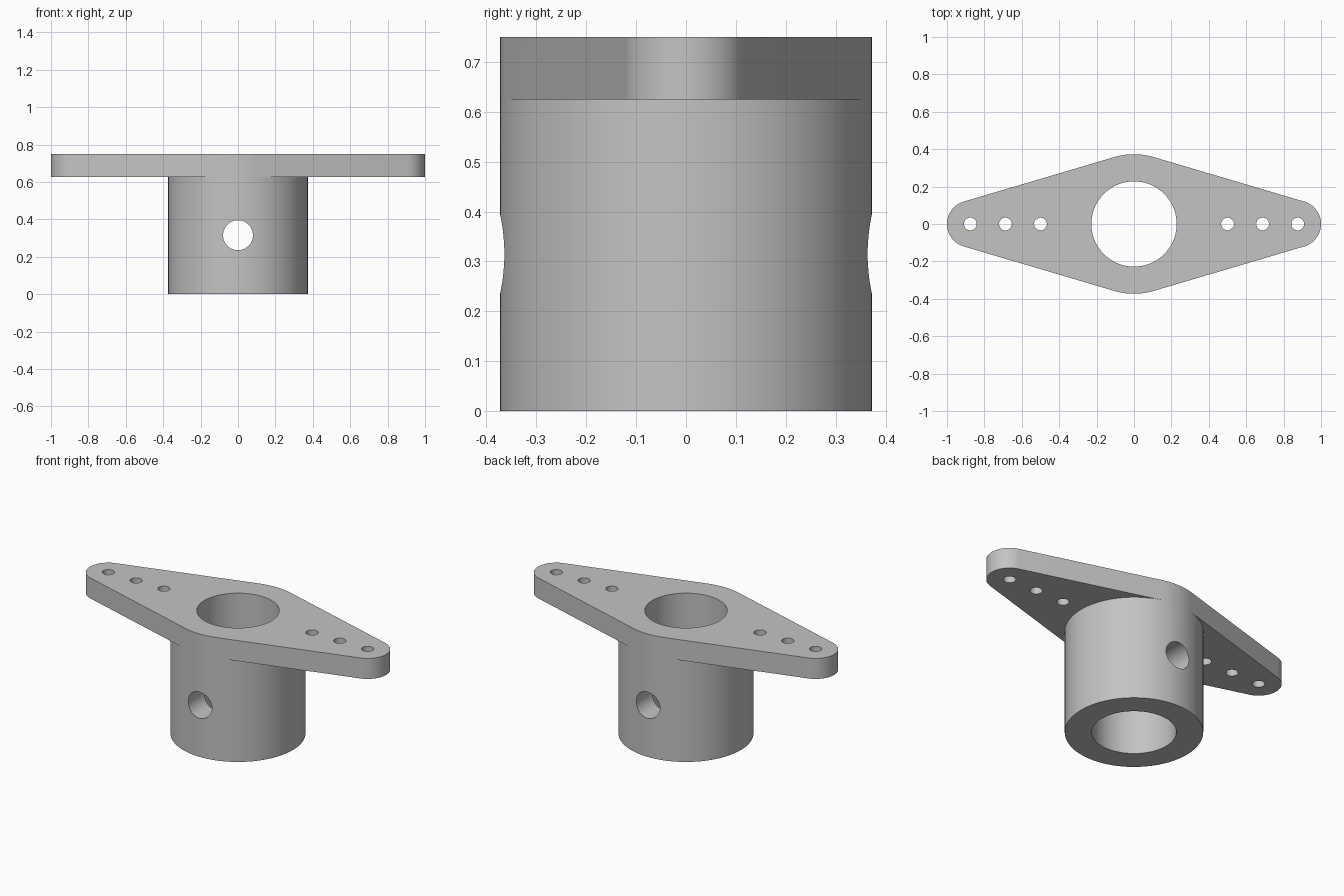
import bpy, bmesh
from math import pi, cos, sin
from mathutils import Matrix, Vector
from mathutils.geometry import convex_hull_2d

if "Cube" in bpy.data.objects:
    bpy.data.objects.remove(bpy.data.objects["Cube"])

HUB_R, HUB_H, TOP = 0.373, 0.625, 0.75
BORE_R, CROSS_R, CROSS_Z = 0.228, 0.08, 0.315
TIP_R, TIP_X = 0.125, 0.875
PIN_R = 0.034
SEGMENTS = 96

grey = bpy.data.materials.new("plain grey")
grey.use_nodes = True
colour = (0.55, 0.55, 0.55, 1)
grey.diffuse_color = colour
grey.node_tree.nodes["Principled BSDF"].inputs["Base Color"].default_value = colour


def circle(x, radius):
    return [Vector((x + radius * cos(2 * pi * i / SEGMENTS),
                    radius * sin(2 * pi * i / SEGMENTS))) for i in range(SEGMENTS)]


def prism(name, outline, z0, z1, matrix=Matrix()):
    """Extrude a closed 2D outline from z0 to z1."""
    bm = bmesh.new()
    base = bm.faces.new([bm.verts.new((p.x, p.y, z0)) for p in outline])
    ext = bmesh.ops.extrude_face_region(bm, geom=[base], use_keep_orig=True)
    top = [g for g in ext["geom"] if isinstance(g, bmesh.types.BMVert)]
    bmesh.ops.translate(bm, verts=top, vec=(0, 0, z1 - z0))
    bmesh.ops.transform(bm, matrix=matrix, verts=bm.verts)
    bmesh.ops.recalc_face_normals(bm, faces=bm.faces)
    mesh = bpy.data.meshes.new(name)
    bm.to_mesh(mesh)
    bm.free()
    mesh.materials.append(grey)
    obj = bpy.data.objects.new(name, mesh)
    bpy.context.collection.objects.link(obj)
    return obj


def combine(target, other, operation):
    """Apply a boolean and remove the helper."""
    mod = target.modifiers.new(operation, "BOOLEAN")
    mod.operation = operation
    mod.solver = "EXACT"
    mod.object = other
    bpy.context.view_layer.objects.active = target
    bpy.ops.object.modifier_apply(modifier=mod.name)
    bpy.data.objects.remove(other)


# Tapered arm plate: the outline wraps the hub circle and both rounded tips
points = circle(0, HUB_R) + circle(TIP_X, TIP_R) + circle(-TIP_X, TIP_R)
outline = [points[i] for i in convex_hull_2d(points)]
body = prism("flanged_hub", outline, HUB_H, TOP)

# Round hub below the plate
combine(body, prism("hub", circle(0, HUB_R), 0, HUB_H), "UNION")

# Central bore
combine(body, prism("bore_cutter", circle(0, BORE_R), -0.1, TOP + 0.1), "DIFFERENCE")

# Cross hole through both hub walls, front to back
sideways = Matrix.Translation((0, 0, CROSS_Z)) @ Matrix.Rotation(pi / 2, 4, "X")
combine(body, prism("cross_cutter", circle(0, CROSS_R), -0.5, 0.5, sideways), "DIFFERENCE")

# Three small holes along each arm
for side in (-1, 1):
    for x in (0.5, 0.6875, 0.875):
        cutter = prism("pin_cutter", circle(side * x, PIN_R), HUB_H - 0.1, TOP + 0.1)
        combine(body, cutter, "DIFFERENCE")

bpy.ops.object.select_all(action="DESELECT")
body.select_set(True)
bpy.context.view_layer.objects.active = body
bpy.ops.object.shade_smooth_by_angle(angle=pi / 6)
